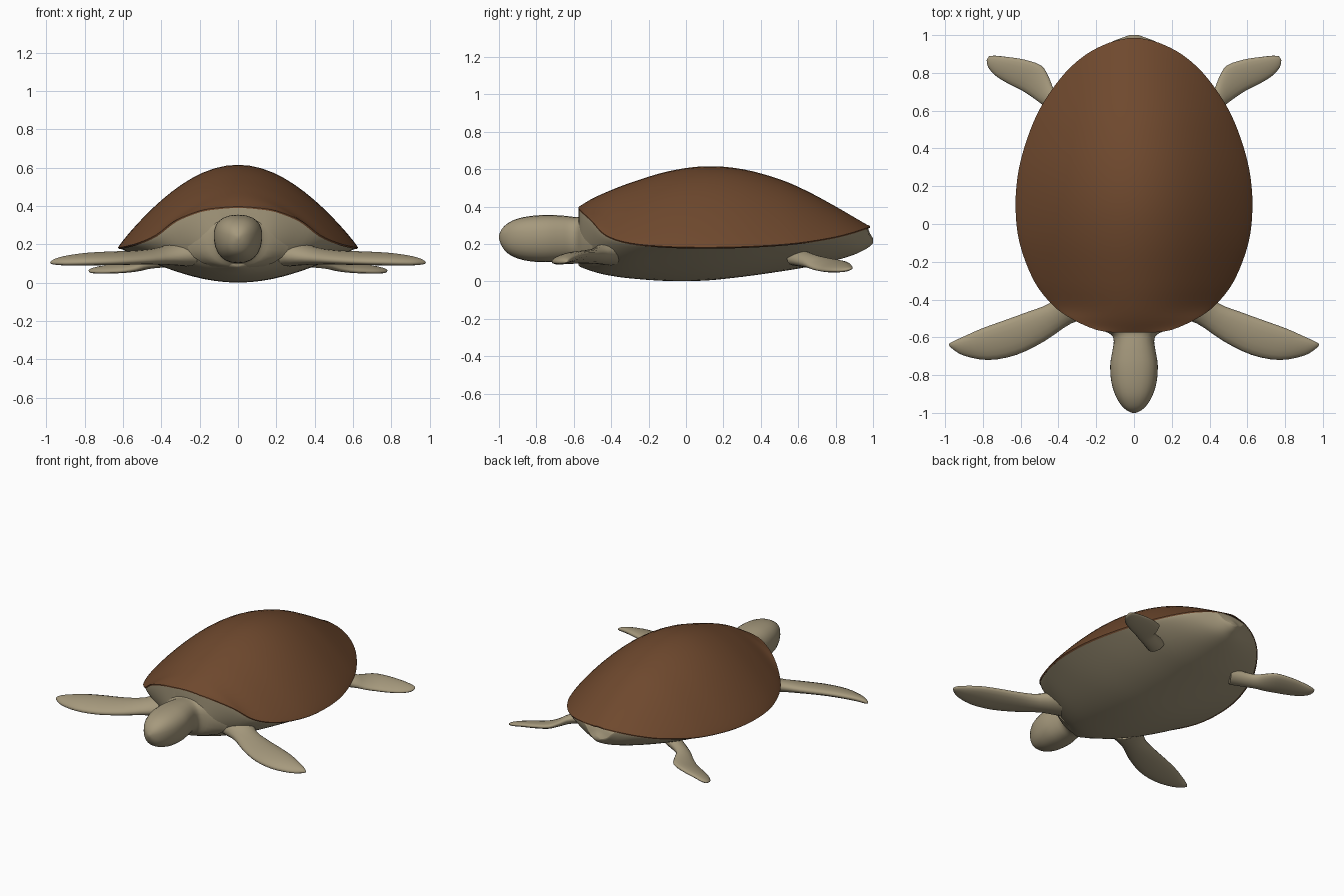
import bpy, bmesh, math


def material(name, rgb):
    m = bpy.data.materials.new(name)
    m.diffuse_color = (*rgb, 1)
    return m


BROWN = material("shell brown", (0.158, 0.066, 0.027))
TAN = material("skin tan", (0.38, 0.32, 0.205))


def smooth_rows(rows, steps):
    """Catmull-Rom spline through the key rows."""
    out = []
    for i in range(len(rows) - 1):
        a, b, c, d = (rows[max(0, min(len(rows) - 1, i + k))] for k in (-1, 0, 1, 2))
        for s in range(steps):
            t = s / steps
            out.append([0.5 * (2 * q + (r - p) * t + (2 * p - 5 * q + 4 * r - w) * t * t
                               + (3 * q - p - 3 * r + w) * t ** 3)
                        for p, q, r, w in zip(a, b, c, d)])
    out.append(list(rows[-1]))
    return out


def loft(name, rings, mat, mirror=False, angle=50):
    """Skin closed rings and cap both ends."""
    bm = bmesh.new()
    loops = [[bm.verts.new(p) for p in ring] for ring in rings]
    for a, b in zip(loops, loops[1:]):
        for i in range(len(a)):
            j = (i + 1) % len(a)
            bm.faces.new((a[i], a[j], b[j], b[i]))
    bm.faces.new(loops[0])
    bm.faces.new(loops[-1])
    bmesh.ops.recalc_face_normals(bm, faces=bm.faces)
    me = bpy.data.meshes.new(name)
    bm.to_mesh(me)
    bm.free()
    ob = bpy.data.objects.new(name, me)
    bpy.context.collection.objects.link(ob)
    me.materials.append(mat)
    bpy.ops.object.select_all(action='DESELECT')
    ob.select_set(True)
    bpy.context.view_layer.objects.active = ob
    bpy.ops.object.shade_smooth_by_angle(angle=math.radians(angle))
    if mirror:
        ob.modifiers.new("Mirror", 'MIRROR')
    return ob


def spow(v, p):
    return math.copysign(abs(v) ** p, v)


# Shell and body stations: y, half width, ridge z, rim z, belly z, belly fullness
STATIONS = [
    (-0.575, 0.10, 0.397, 0.391, 0.085, 0.55),
    (-0.560, 0.20, 0.407, 0.375, 0.075, 0.55),
    (-0.505, 0.325, 0.440, 0.325, 0.055, 0.6),
    (-0.430, 0.430, 0.475, 0.248, 0.035, 0.7),
    (-0.300, 0.530, 0.526, 0.205, 0.016, 0.85),
    (-0.100, 0.606, 0.587, 0.186, 0.002, 1.0),
    (0.100, 0.627, 0.615, 0.182, 0.004, 1.0),
    (0.300, 0.608, 0.600, 0.185, 0.024, 1.0),
    (0.500, 0.548, 0.546, 0.196, 0.052, 1.0),
    (0.650, 0.475, 0.481, 0.212, 0.077, 0.9),
    (0.800, 0.365, 0.400, 0.238, 0.112, 0.8),
    (0.900, 0.250, 0.342, 0.264, 0.143, 0.7),
    (0.960, 0.130, 0.307, 0.284, 0.172, 0.6),
]
SHELL_TIP = (0.984, 0.03, 0.296, 0.293, 0.19, 0.6)
TAIL = [(0.984, 0.07, 0.262, 0.238, 0.188, 0.6), (1.0, 0.025, 0.235, 0.222, 0.205, 0.6)]
N = 32


def shell_ring(row):
    y, w, top, rim = row[:4]
    ts = [math.sin(-math.pi / 2 + math.pi * i / N) for i in range(N + 1)]
    dome = [(w * t, y, rim + (top - rim) * max(0, math.cos(t * math.pi / 2)) ** 0.9) for t in ts]
    under = [(x * 0.985, y, z - 0.007) for x, _, z in reversed(dome)]
    return dome + under


def body_ring(row):
    y, w, top, rim, belly, full = row
    w, top, rim = w * 0.98, top - 0.006, rim - 0.004
    ts = [math.sin(-math.pi / 2 + math.pi * i / N) for i in range(N + 1)]
    cosine = [max(0, math.cos(t * math.pi / 2)) for t in ts]
    upper = [(w * t, y, rim + (top - rim) * c) for t, c in zip(ts, cosine)]
    lower = [(w * t, y, rim - (rim - belly) * c ** full) for t, c in zip(ts, cosine)]
    return upper + lower[-2:0:-1]


loft("shell", [shell_ring(r) for r in smooth_rows(STATIONS + [SHELL_TIP], 4)], BROWN)
loft("body", [body_ring(r) for r in smooth_rows(STATIONS + TAIL, 4)], TAN)

# Head and neck, flared where it joins the body: y, half width, top z, bottom z
HEAD = [
    (-0.50, 0.270, 0.350, 0.07),
    (-0.555, 0.185, 0.347, 0.08),
    (-0.585, 0.122, 0.343, 0.105),
    (-0.62, 0.107, 0.347, 0.113),
    (-0.67, 0.114, 0.352, 0.108),
    (-0.75, 0.126, 0.355, 0.102),
    (-0.84, 0.119, 0.348, 0.108),
    (-0.91, 0.097, 0.332, 0.126),
    (-0.96, 0.067, 0.305, 0.155),
    (-0.988, 0.036, 0.275, 0.195),
    (-1.0, 0.008, 0.245, 0.23),
]


def head_ring(row):
    y, w, top, bottom = row
    pts = []
    for i in range(24):
        a = math.tau * i / 24
        c, s = spow(math.cos(a), 0.85), spow(math.sin(a), 0.85)
        # narrower towards the chin
        pts.append((w * c * (1 + 0.08 * s), y, (top + bottom) / 2 + (top - bottom) / 2 * s))
    return pts


loft("head", [head_ring(r) for r in smooth_rows(HEAD, 3)], TAN)


def flipper_ring(row):
    """Lens section between a leading and a trailing edge point."""
    lx, ly, lz, tx, ty, tz, h = row
    pts = []
    for i in range(16):
        a = math.tau * i / 16
        u = 0.5 - 0.5 * math.cos(a)
        pts.append((lx + (tx - lx) * u, ly + (ty - ly) * u,
                    lz + (tz - lz) * u + h * math.sin(a)))
    return pts


# Flipper rows: leading x y z, trailing x y z, half thickness
FRONT = [
    (0.20, -0.49, 0.15, 0.34, -0.31, 0.17, 0.075),
    (0.33, -0.525, 0.13, 0.44, -0.415, 0.15, 0.045),
    (0.47, -0.618, 0.118, 0.57, -0.468, 0.145, 0.034),
    (0.62, -0.692, 0.110, 0.70, -0.515, 0.145, 0.031),
    (0.77, -0.720, 0.106, 0.81, -0.555, 0.14, 0.028),
    (0.90, -0.697, 0.103, 0.90, -0.595, 0.128, 0.022),
    (0.96, -0.662, 0.104, 0.955, -0.62, 0.115, 0.014),
    (0.98, -0.642, 0.104, 0.977, -0.632, 0.106, 0.004),
]
REAR = [
    (0.34, 0.54, 0.12, 0.28, 0.64, 0.14, 0.045),
    (0.47, 0.622, 0.098, 0.41, 0.70, 0.122, 0.034),
    (0.53, 0.665, 0.075, 0.45, 0.775, 0.112, 0.026),
    (0.59, 0.705, 0.063, 0.49, 0.838, 0.104, 0.023),
    (0.66, 0.740, 0.058, 0.58, 0.870, 0.095, 0.021),
    (0.73, 0.783, 0.056, 0.67, 0.884, 0.085, 0.018),
    (0.772, 0.83, 0.058, 0.735, 0.891, 0.074, 0.013),
    (0.78, 0.868, 0.064, 0.768, 0.888, 0.068, 0.005),
]
loft("front_flippers", [flipper_ring(r) for r in smooth_rows(FRONT, 3)], TAN, mirror=True, angle=80)
loft("rear_flippers", [flipper_ring(r) for r in smooth_rows(REAR, 3)], TAN, mirror=True, angle=80)
